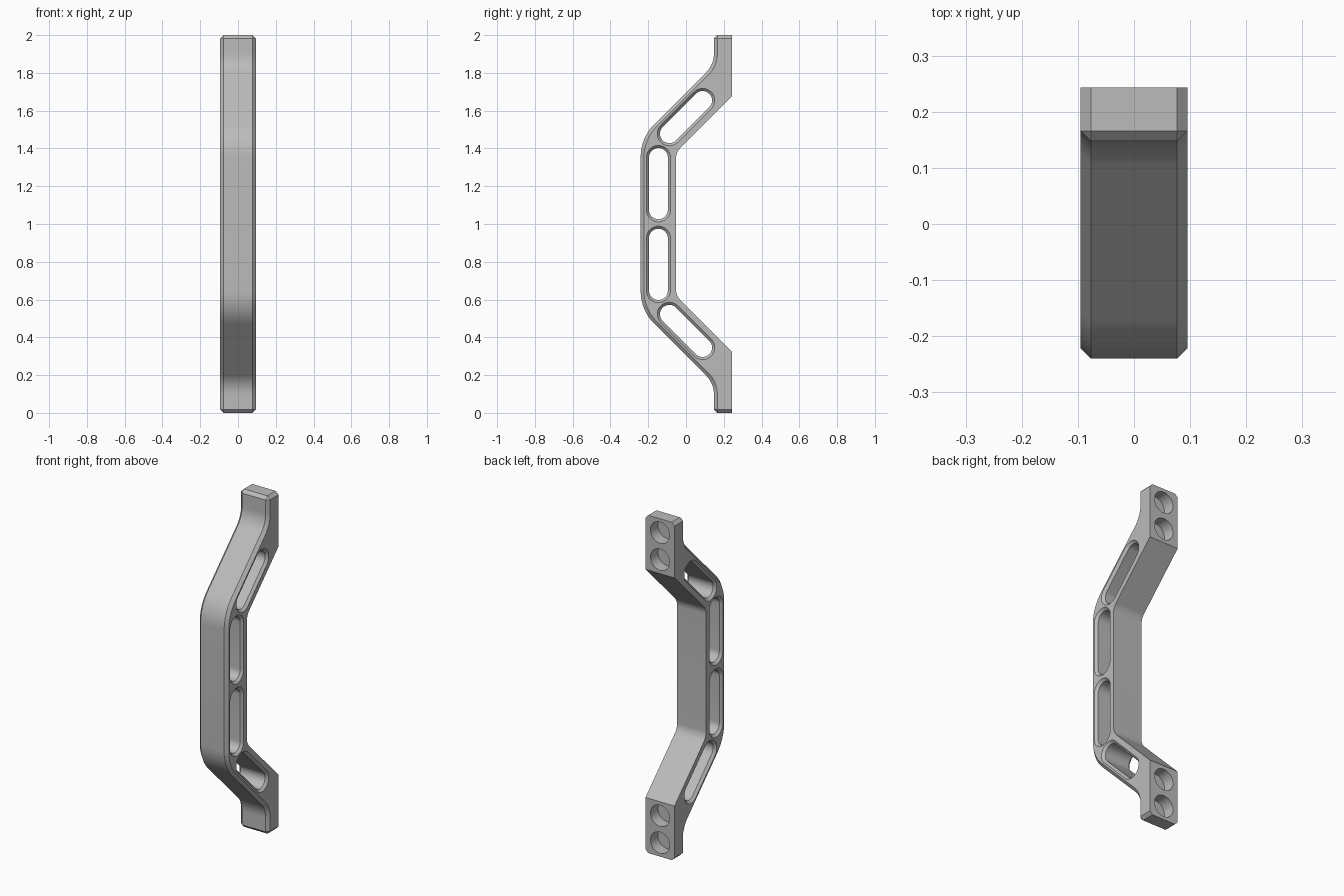
import bpy, bmesh, math
from mathutils import Vector, Matrix

cube = bpy.data.objects.get("Cube")
if cube:
    bpy.data.objects.remove(cube, do_unlink=True)

HALF = 0.095      # half width of the handle
CHAMFER = 0.018   # outer edge chamfer
BACK = 0.243      # mounting plane

grey = bpy.data.materials.new("satin grey")
grey.use_nodes = True
colour = (0.5, 0.5, 0.5, 1)
grey.diffuse_color = colour
grey.node_tree.nodes["Principled BSDF"].inputs["Base Color"].default_value = colour


def make_object(name, bm):
    bmesh.ops.recalc_face_normals(bm, faces=bm.faces)
    mesh = bpy.data.meshes.new(name)
    bm.to_mesh(mesh)
    bm.free()
    obj = bpy.data.objects.new(name, mesh)
    bpy.context.collection.objects.link(obj)
    mesh.materials.append(grey)
    return obj


def fillet(before, corner, after, radius, steps=10):
    """Points of an arc that rounds a corner."""
    p = Vector(corner)
    a = (Vector(before) - p).normalized()
    b = (Vector(after) - p).normalized()
    half = a.angle(b) / 2
    centre = p + (a + b).normalized() * radius / math.sin(half)
    start = p + a * radius / math.tan(half) - centre
    end = p + b * radius / math.tan(half) - centre
    first = math.atan2(start.y, start.x)
    sweep = math.atan2(start.x * end.y - start.y * end.x, start.dot(end))
    turns = [first + sweep * i / steps for i in range(steps + 1)]
    return [centre + radius * Vector((math.cos(t), math.sin(t))) for t in turns]


def loft(bm, rings):
    """Closed solid through rings of equal point count."""
    loops = [[bm.verts.new(p) for p in ring] for ring in rings]
    for lower, upper in zip(loops, loops[1:]):
        for i in range(len(lower)):
            j = (i + 1) % len(lower)
            bm.faces.new((lower[i], lower[j], upper[j], upper[i]))
    bm.faces.new(loops[0])
    bm.faces.new(loops[-1])


def side_ring(x, inset):
    """Side profile with its front and ends moved inwards."""
    shift = inset * (1 - math.sqrt(2))
    tab_top = (0.148 + inset, 2 - CHAMFER)
    tab_root = (0.148 + inset, 1.844 + shift)
    grip_front = (-0.24 + inset, 1.456 + shift)
    tab_back, grip_back = (BACK, 1.675), (-0.053, 1.379)
    upper = fillet((-0.053, 1), grip_back, tab_back, 0.08)
    upper += [Vector(tab_back), Vector((BACK, 2 - inset)),
              Vector((0.148 + CHAMFER, 2 - inset)), Vector(tab_top)]
    upper += fillet(tab_top, tab_root, grip_front, 0.14 + inset)
    upper += fillet(tab_root, grip_front, (-0.24 + inset, 1), 0.24 - inset)
    lower = [Vector((p.x, 2 - p.y)) for p in reversed(upper)]
    return [(x, p.x, p.y) for p in upper + lower]


# Handle body, chamfered along the front and both ends
bm = bmesh.new()
flat = HALF - CHAMFER
loft(bm, [side_ring(-HALF, CHAMFER), side_ring(-flat, 0),
          side_ring(flat, 0), side_ring(HALF, CHAMFER)])
bmesh.ops.remove_doubles(bm, verts=bm.verts, dist=0.0001)
handle = make_object("pull_handle", bm)


def cut(bm):
    cutter = make_object("cutter", bm)
    cutter.hide_render = True
    mod = handle.modifiers.new("cut", 'BOOLEAN')
    mod.operation, mod.solver, mod.object = 'DIFFERENCE', 'EXACT', cutter
    bpy.context.view_layer.objects.active = handle
    bpy.ops.object.modifier_apply(modifier=mod.name)
    bpy.data.objects.remove(cutter, do_unlink=True)


def slot(a, b, radius=0.05, chamfer=0.014, steps=16):
    """Rounded slot through the sides, chamfered at both mouths."""
    a, b = Vector(a), Vector(b)
    along = math.atan2(b.y - a.y, b.x - a.x)

    def ring(x, r):
        pts = []
        for centre, start in ((b, along - math.pi / 2), (a, along + math.pi / 2)):
            for i in range(steps + 1):
                t = start + math.pi * i / steps
                pts.append((x, centre.x + r * math.cos(t), centre.y + r * math.sin(t)))
        return pts

    over = 0.002
    wide = radius + chamfer + over
    inner = HALF - chamfer
    bm = bmesh.new()
    loft(bm, [ring(-HALF - over, wide), ring(-inner, radius),
              ring(inner, radius), ring(HALF + over, wide)])
    cut(bm)


def mount_hole(z, radius=0.063, depth=0.07):
    """Blind round hole in the mounting face."""
    bm = bmesh.new()
    place = Matrix.Translation((0, BACK, z)) @ Matrix.Rotation(math.pi / 2, 4, 'X')
    bmesh.ops.create_cone(bm, cap_ends=True, segments=40, radius1=radius,
                          radius2=radius, depth=depth * 2, matrix=place)
    cut(bm)


# Slots and mounting holes, repeated above and below mid height
for s in (1, -1):
    slot((-0.146, 1 + s * 0.075), (-0.146, 1 + s * 0.352))
    slot((-0.088, 1 + s * 0.478), (0.088, 1 + s * 0.654))
    for height in (0.758, 0.918):
        mount_hole(1 + s * height)

bpy.ops.object.select_all(action='DESELECT')
handle.select_set(True)
bpy.context.view_layer.objects.active = handle
bpy.ops.object.shade_smooth_by_angle(angle=math.radians(30))
